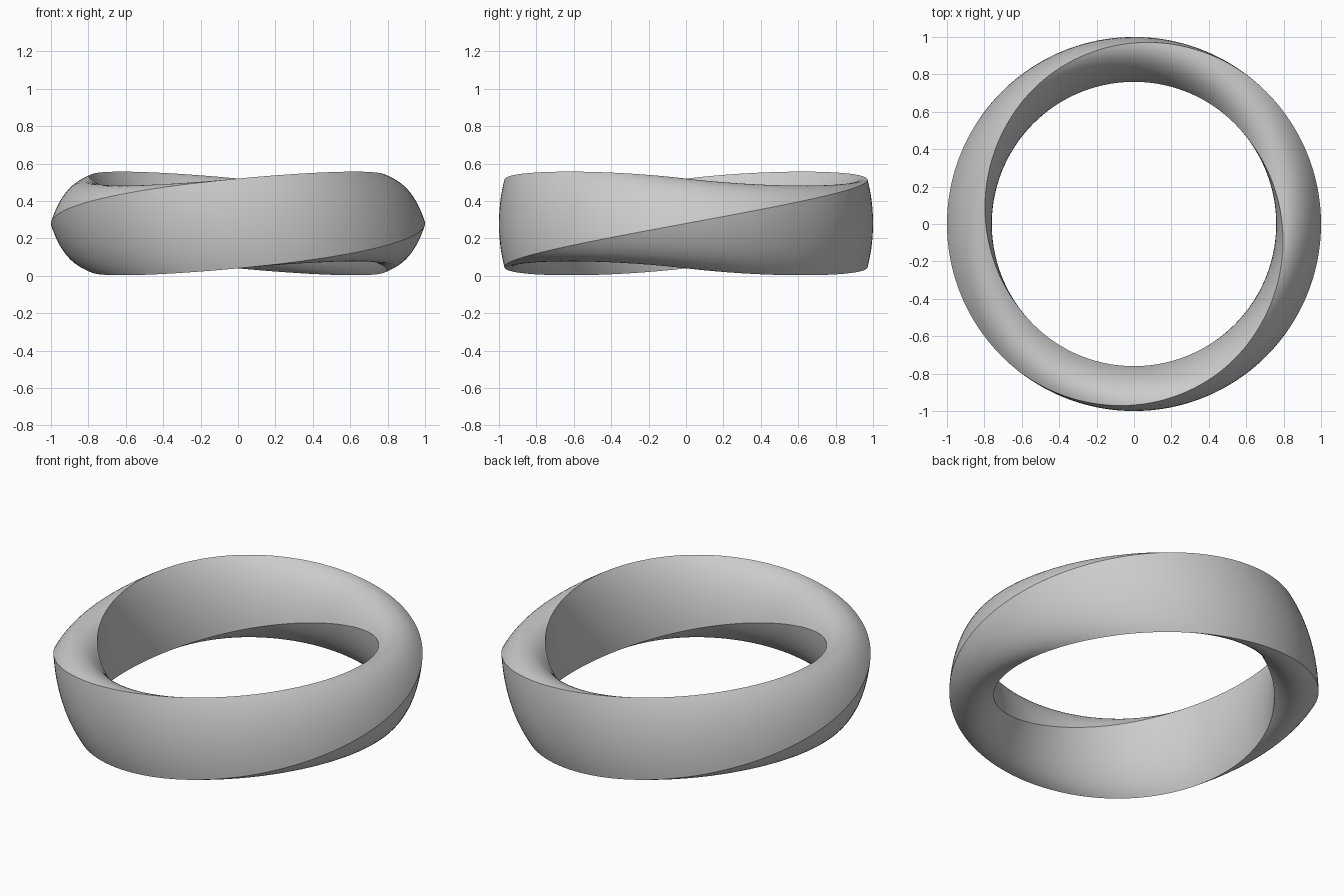
import bpy, bmesh, math

if "Cube" in bpy.data.objects:
    bpy.data.objects.remove(bpy.data.objects["Cube"])

SEGS = 192          # steps around the ring
SIDE = 16           # points per curved side of the three-cornered section
N = 3 * SIDE
S = 0.1385          # section size across the band
SZ = 0.277          # section size in height
ZMID = 0.28


def section_point(j, turn):
    """Point on a unit three-cornered, constant-width section, rotated by turn."""
    side, k = divmod(j, SIDE)
    far = math.radians(120 * side + 240)          # centre of this side's arc
    a = far + math.pi - math.pi / 6 + math.pi / 3 * k / SIDE
    x = math.cos(far) + math.sqrt(3) * math.cos(a)
    y = math.sin(far) + math.sqrt(3) * math.sin(a)
    return (x * math.cos(turn) - y * math.sin(turn),
            x * math.sin(turn) + y * math.cos(turn))


def reach(turn):
    """Outward reach of the rotated section."""
    p = abs((turn + math.pi / 3) % (2 * math.pi / 3) - math.pi / 3)
    if p <= math.pi / 6:
        return math.cos(p)
    return math.sqrt(3) - math.cos(math.pi / 3 - p)


# Twisted band: the section turns two thirds of a full turn per lap
bm = bmesh.new()
rings = []
for i in range(SEGS):
    t = 2 * math.pi * i / SEGS
    turn = t * 2 / 3
    ring = []
    for j in range(N):
        u, v = section_point(j, turn)
        r = 1 + S * (u - reach(turn))
        ring.append(bm.verts.new((r * math.cos(t), r * math.sin(t), ZMID + SZ * v)))
    rings.append(ring)

for i in range(SEGS):
    a = rings[i]
    shift = 0
    if i == SEGS - 1:
        shift = 2 * SIDE                           # close onto the turned section
    b = rings[(i + 1) % SEGS]
    for j in range(N):
        k = (j + 1) % N
        f = bm.faces.new((a[j], b[(j + shift) % N], b[(k + shift) % N], a[k]))
        f.smooth = True

# Keep the corner lines crisp
for i in range(SEGS):
    for j in range(0, N, SIDE):
        shift = 2 * SIDE if i == SEGS - 1 else 0
        e = bm.edges.get((rings[i][j], rings[(i + 1) % SEGS][(j + shift) % N]))
        e.smooth = False
bmesh.ops.recalc_face_normals(bm, faces=bm.faces)

mesh = bpy.data.meshes.new("twisted_ring")
bm.to_mesh(mesh)
bm.free()
ring_obj = bpy.data.objects.new("twisted_ring", mesh)
bpy.context.collection.objects.link(ring_obj)

grey = bpy.data.materials.new("light_grey")
grey.diffuse_color = (0.6, 0.6, 0.6, 1)
grey.use_nodes = True
grey.node_tree.nodes["Principled BSDF"].inputs["Base Color"].default_value = grey.diffuse_color
mesh.materials.append(grey)
